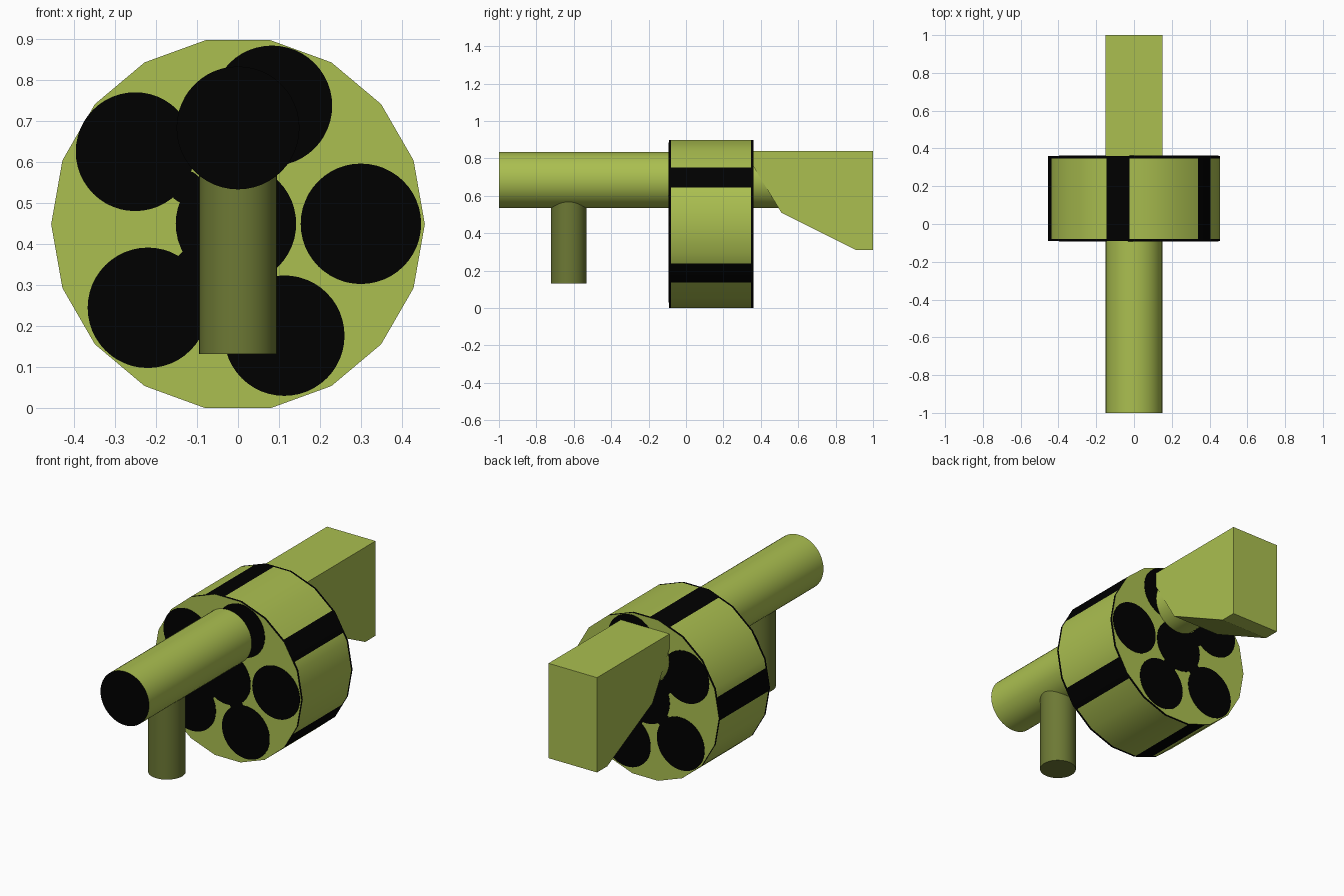
import bpy, bmesh, math
from mathutils import Vector

if "Cube" in bpy.data.objects:
    bpy.data.objects.remove(bpy.data.objects["Cube"])


def material(name, rgb):
    m = bpy.data.materials.new(name)
    m.diffuse_color = (*rgb, 1)
    m.use_nodes = True
    m.node_tree.nodes["Principled BSDF"].inputs["Base Color"].default_value = m.diffuse_color
    return m


MATERIALS = [material("olive green", (0.405, 0.52, 0.08)),
             material("black", (0.0, 0.0, 0.0)),
             material("dark olive", (0.152, 0.19, 0.035))]
GREEN, BLACK, DARK = range(3)


def finish(bm, name, smooth=True):
    bmesh.ops.recalc_face_normals(bm, faces=bm.faces)
    me = bpy.data.meshes.new(name)
    bm.to_mesh(me)
    bm.free()
    ob = bpy.data.objects.new(name, me)
    bpy.context.collection.objects.link(ob)
    for m in MATERIALS:
        me.materials.append(m)
    if smooth:
        bpy.ops.object.select_all(action='DESELECT')
        ob.select_set(True)
        bpy.context.view_layer.objects.active = ob
        bpy.ops.object.shade_smooth_by_angle(angle=math.radians(30))
    return ob


def cylinder(name, start, end, radius, rule=lambda f: GREEN, sides=48):
    """Capped cylinder between two points; rule picks the colour of each face."""
    a, b = Vector(start), Vector(end)
    axis = b - a
    bm = bmesh.new()
    bmesh.ops.create_cone(bm, cap_ends=True, segments=sides, radius1=radius,
                          radius2=radius, depth=axis.length)
    turn = axis.to_track_quat('Z', 'Y').to_matrix().to_4x4()
    bmesh.ops.transform(bm, matrix=turn, verts=bm.verts)
    bmesh.ops.translate(bm, vec=(a + b) / 2, verts=bm.verts)
    bm.normal_update()
    for f in bm.faces:
        f.material_index = rule(f)
    return finish(bm, name)


# Drum: 18-sided, with black rims and black strips between the green panels
CZ, R, Y0, Y1 = 0.449, 0.456, -0.091, 0.36
STRIPS = [33.7, 101, 174, 252, 324.2]
HALF = 8
angles = sorted(set([i * 20 for i in range(18)] +
                    [s + d for s in STRIPS for d in (-HALF, HALF)]))


def rim_point(deg, y):
    r = R * math.cos(math.radians(10)) / math.cos(math.radians(deg % 20 - 10))
    return (r * math.cos(math.radians(deg)), y, CZ + r * math.sin(math.radians(deg)))


bm = bmesh.new()
rings = [[bm.verts.new(rim_point(a, y)) for a in angles]
         for y in (Y0, Y0 + 0.012, Y1 - 0.012, Y1)]
n = len(angles)
for band in range(3):
    for i in range(n):
        j = (i + 1) % n
        f = bm.faces.new((rings[band][i], rings[band][j],
                          rings[band + 1][j], rings[band + 1][i]))
        mid = (angles[i] + (angles[j] if j else 360)) / 2
        black = band != 1 or any(abs(mid - s) < HALF for s in STRIPS)
        f.material_index = BLACK if black else GREEN
bm.faces.new(rings[0])
bm.faces.new(rings[3])
finish(bm, "drum")

# Black chamber mouths on both drum faces: one in the middle, five around,
# and small bridges joining the middle one to its neighbours
chambers = [(-0.005, 0.45, 0.147), (0.30, 0.45, 0.147), (0.083, 0.738, 0.147),
            (-0.251, 0.626, 0.145), (-0.22, 0.245, 0.147), (0.113, 0.177, 0.147),
            (0.04, 0.595, 0.04), (-0.128, 0.54, 0.04),
            (-0.113, 0.348, 0.04), (0.055, 0.312, 0.04)]
for i, (x, z, r) in enumerate(chambers):
    for side, y, out in (("front", Y0, -1), ("back", Y1, 1)):
        cylinder(f"chamber_{side}_{i}", (x, y - 0.001 * out, z), (x, y + 0.002 * out, z),
                 r, lambda f: BLACK)

# Barrel with a black muzzle, running through the drum into the stock
cylinder("barrel", (0, -1, 0.684), (0, 0.55, 0.684), 0.15,
         lambda f: BLACK if f.normal.y < -0.9 else GREEN)

# Darker vertical front grip
cylinder("front_grip", (0, -0.628, 0.132), (0, -0.628, 0.62), 0.095, lambda f: DARK)

# Stock: side profile extruded across the width
profile = [(0.31, 0.84), (1, 0.84), (1, 0.31), (0.91, 0.31), (0.51, 0.51)]
bm = bmesh.new()
face = bm.faces.new([bm.verts.new((-0.15, y, z)) for y, z in profile])
new = bmesh.ops.extrude_face_region(bm, geom=[face])["geom"]
bmesh.ops.translate(bm, vec=(0.3, 0, 0),
                    verts=[v for v in new if isinstance(v, bmesh.types.BMVert)])
finish(bm, "stock", smooth=False)
